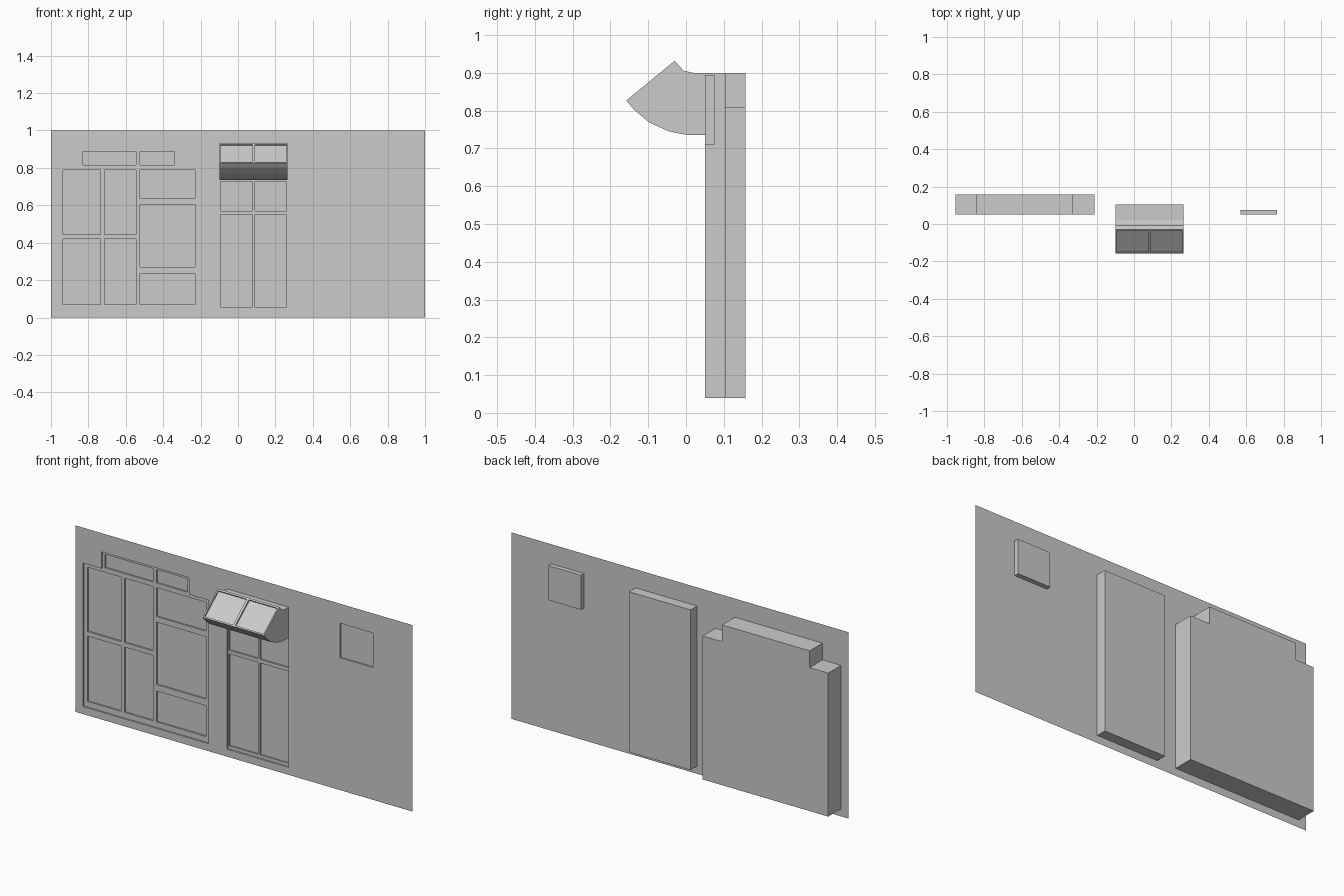
import bpy, bmesh
from mathutils import Vector

if "Cube" in bpy.data.objects:
    bpy.data.objects.remove(bpy.data.objects["Cube"])

WALL_Y = 0.05          # plane of the facade
FRAME, PANE = 0.008, 0.017   # depths behind the facade


def finish(name, bm, recalc=False):
    bmesh.ops.remove_doubles(bm, verts=bm.verts, dist=1e-5)
    if recalc:
        bmesh.ops.recalc_face_normals(bm, faces=bm.faces)
    me = bpy.data.meshes.new(name)
    bm.to_mesh(me)
    bm.free()
    ob = bpy.data.objects.new(name, me)
    bpy.context.collection.objects.link(ob)
    return ob


def on_wall(x, v, d):
    return Vector((x, WALL_Y + d, v))


def relief(bm, rects, place=on_wall):
    """Stepped sheet: rects are (x0, x1, v0, v1, depth), later ones win, None is a hole."""
    xs = sorted({r[i] for r in rects for i in (0, 1)})
    vs = sorted({r[i] for r in rects for i in (2, 3)})

    def depth(i, j):
        if not (0 <= i < len(xs) - 1 and 0 <= j < len(vs) - 1):
            return None
        cx, cv = (xs[i] + xs[i + 1]) / 2, (vs[j] + vs[j + 1]) / 2
        found = None
        for x0, x1, v0, v1, d in rects:
            if x0 < cx < x1 and v0 < cv < v1:
                found = d
        return found

    def quad(*pts):
        bm.faces.new([bm.verts.new(place(*p)) for p in pts])

    for i in range(len(xs) - 1):
        for j in range(len(vs) - 1):
            d = depth(i, j)
            if d is None:
                continue
            x0, x1, v0, v1 = xs[i], xs[i + 1], vs[j], vs[j + 1]
            quad((x0, v0, d), (x1, v0, d), (x1, v1, d), (x0, v1, d))
            r, u = depth(i + 1, j), depth(i, j + 1)
            if r is not None and r != d:
                quad((x1, v0, d), (x1, v0, r), (x1, v1, r), (x1, v1, d))
            if u is not None and u != d:
                quad((x0, v1, d), (x1, v1, d), (x1, v1, u), (x0, v1, u))


def sheet(name, rects):
    bm = bmesh.new()
    relief(bm, rects)
    return finish(name, bm)


def back_box(name, outline, depth):
    """Open-fronted box behind the facade, following an x/z outline (counter-clockwise)."""
    bm = bmesh.new()
    front = [bm.verts.new((x, WALL_Y, z)) for x, z in outline]
    back = [bm.verts.new((x, depth, z)) for x, z in outline]
    n = len(outline)
    for i in range(n):
        k = (i + 1) % n
        bm.faces.new((front[i], back[i], back[k], front[k]))
    bm.faces.new(back[::-1])
    return finish(name, bm, recalc=True)


def rect_outline(x0, x1, z0, z1):
    return [(x0, z0), (x1, z0), (x1, z1), (x0, z1)]


# Openings
WIN_LOW = (-0.955, -0.21, 0.04, 0.81)
WIN_TOP = (-0.845, -0.325, 0.81, 0.9)
DOOR = (-0.1, 0.265, 0.04, 0.9)
SIGN = (0.57, 0.765, 0.71, 0.895)

# Facade with holes
sheet("wall", [(-1, 1, 0, 1, 0.0)] + [o + (None,) for o in (WIN_LOW, WIN_TOP, DOOR, SIGN)])

# Large window: frame and recessed panes
panes = []
for x0, x1 in ((-0.935, -0.735), (-0.715, -0.545)):
    panes += [(x0, x1, 0.07, 0.42, PANE), (x0, x1, 0.445, 0.79, PANE)]
for z0, z1 in ((0.07, 0.235), (0.27, 0.605), (0.635, 0.79)):
    panes.append((-0.525, -0.23, z0, z1, PANE))
for x0, x1 in ((-0.83, -0.545), (-0.525, -0.34)):
    panes.append((x0, x1, 0.815, 0.887, PANE))
sheet("window_frame", [WIN_LOW + (FRAME,), WIN_TOP + (FRAME,)] + panes)
back_box("window_box", [(-0.955, 0.04), (-0.21, 0.04), (-0.21, 0.81), (-0.325, 0.81),
                        (-0.325, 0.9), (-0.845, 0.9), (-0.845, 0.81), (-0.955, 0.81)], 0.158)

# Double door with small panes above
COLS = ((-0.093, 0.077), (0.09, 0.258))
sheet("door_frame", [DOOR + (FRAME,)] + [(x0, x1, z0, z1, PANE) for x0, x1 in COLS
                                         for z0, z1 in ((0.057, 0.55), (0.57, 0.728))])
back_box("door_box", rect_outline(*DOOR), 0.105)

# Small square recess
sheet("square_panel", [SIGN + (FRAME,)])
back_box("square_box", rect_outline(*SIGN), 0.075)

# Awning: curved hood swung out over the door, ending in a two-pane face
profile = [(-0.158, 0.827), (-0.138, 0.803), (-0.098, 0.769), (-0.045, 0.745), (0.005, 0.735),
           (WALL_Y + FRAME, 0.735), (WALL_Y + FRAME, 0.9), (0.02, 0.9), (-0.007, 0.906),
           (-0.03, 0.932)]
start = Vector((0, *profile[0]))
along = Vector((0, *profile[-1])) - start
length = along.length
along.normalize()
normal = Vector((1, 0, 0)).cross(along)

bm = bmesh.new()
relief(bm, [(DOOR[0], DOOR[1], 0, length, 0.0)] +
       [(x0, x1, 0.008, length - 0.009, 0.009) for x0, x1 in COLS],
       lambda x, v, d: Vector((x, 0, 0)) + start + along * v - normal * d)
left = [bm.verts.new((DOOR[0], y, z)) for y, z in profile]
right = [bm.verts.new((DOOR[1], y, z)) for y, z in profile]
for i in range(len(profile) - 1):
    if i != 5:   # open where it meets the door
        bm.faces.new((left[i], left[i + 1], right[i + 1], right[i]))
bm.faces.new(left[::-1])
bm.faces.new(right)
finish("awning", bm)
